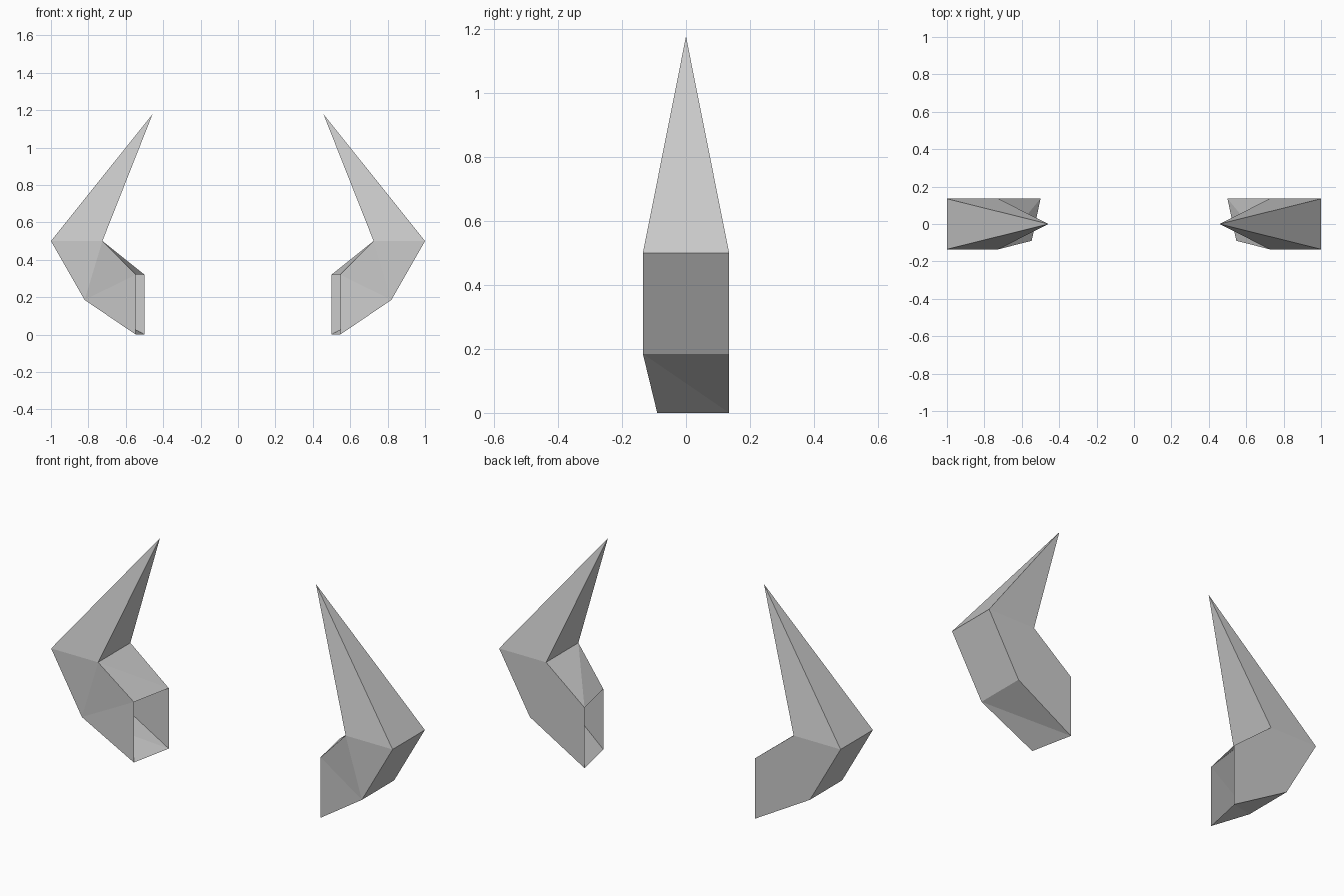
import bpy, bmesh

if "Cube" in bpy.data.objects:
    bpy.data.objects.remove(bpy.data.objects["Cube"])

# Side profile of the horn (x, z): base bottom, lower bend, outer elbow, inner elbow, base top
OUTLINE = [(0.5, 0.0), (0.82, 0.185), (1.0, 0.5), (0.725, 0.5), (0.5, 0.32)]
HALF = 0.135

bm = bmesh.new()


def side(y, base_x, base_y):
    """One flat side of the horn; the base edge may be pulled in."""
    return [bm.verts.new((base_x if i in (0, 4) else x, base_y if i in (0, 4) else y, z))
            for i, (x, z) in enumerate(OUTLINE)]


front = side(-HALF, 0.547, -0.09)
back = side(HALF, 0.5, HALF)
tip = bm.verts.new((0.457, 0, 1.178))

# Front side bends toward the base, so it is fanned from the lower bend
for a, b in ((2, 3), (3, 4), (4, 0)):
    bm.faces.new((front[1], front[a], front[b]))
bm.faces.new(back)

# Underside, outer wall and upper slope; the base end stays open
bm.faces.new((front[0], front[1], back[0]))
bm.faces.new((front[1], back[1], back[0]))
bm.faces.new((front[1], front[2], back[2], back[1]))
bm.faces.new((front[3], front[4], back[4]))
bm.faces.new((front[3], back[4], back[3]))

# Four-sided spike
ring = [front[2], front[3], back[3], back[2]]
for i in range(4):
    bm.faces.new((ring[i], ring[(i + 1) % 4], tip))

bmesh.ops.recalc_face_normals(bm, faces=bm.faces[:])
# Make sure the outer wall faces outward
bm.normal_update()
wall = next(f for f in bm.faces if front[2] in f.verts and back[1] in f.verts)
if wall.normal.x < 0:
    bmesh.ops.reverse_faces(bm, faces=bm.faces[:])

mesh = bpy.data.meshes.new("horns")
bm.to_mesh(mesh)
bm.free()
horns = bpy.data.objects.new("horns", mesh)
bpy.context.collection.objects.link(horns)

# Matching horn on the other side
mirror = horns.modifiers.new("mirror", 'MIRROR')
mirror.use_axis = (True, False, False)
